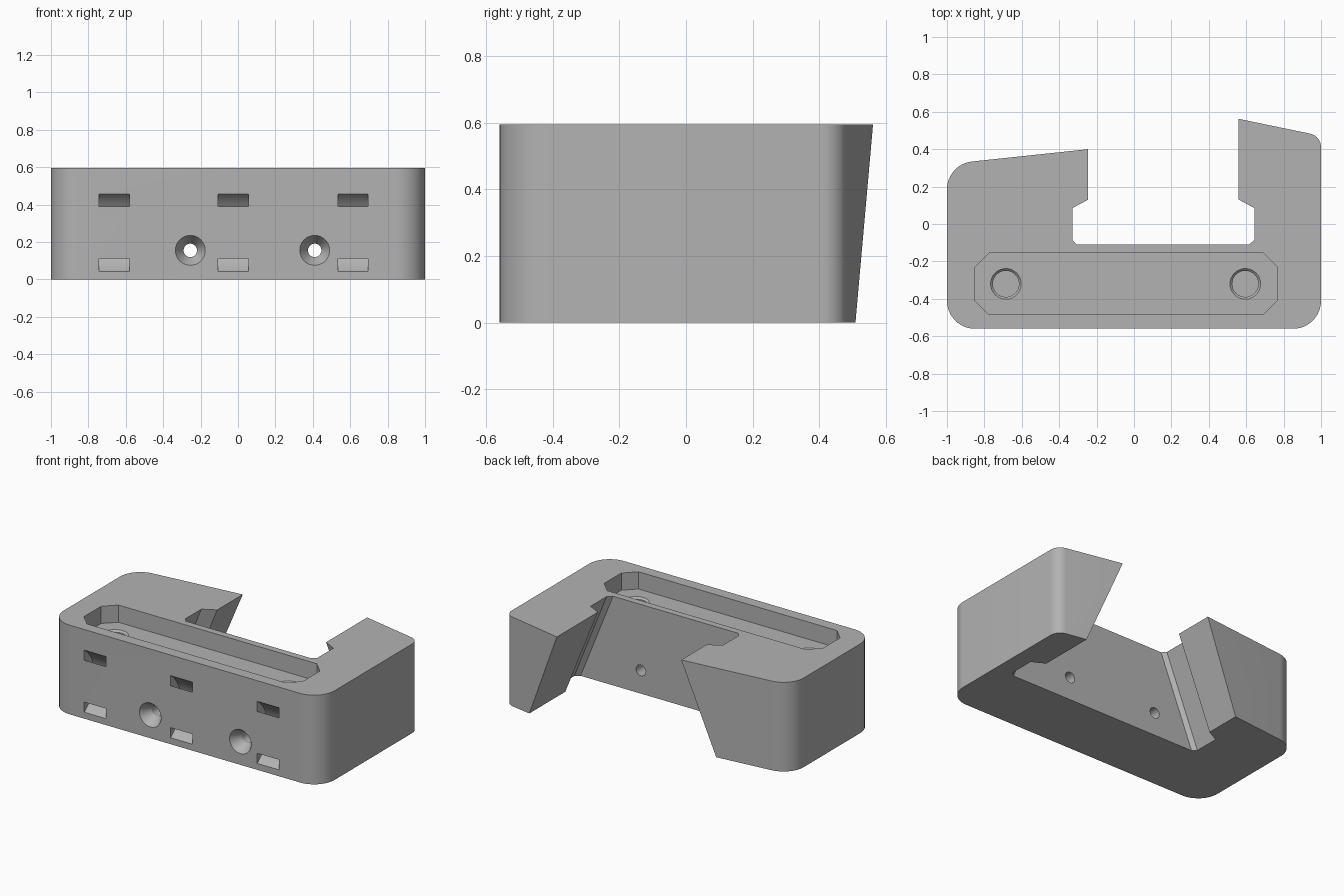
import bpy, bmesh, math

if "Cube" in bpy.data.objects:
    bpy.data.objects.remove(bpy.data.objects["Cube"])

H = 0.595          # body height
SPREAD = 0.24      # how far each slot wall leans outward at the base

grey = bpy.data.materials.new("plain grey")
grey.diffuse_color = (0.45, 0.45, 0.45, 1)
grey.use_nodes = True
grey.node_tree.nodes["Principled BSDF"].inputs["Base Color"].default_value = grey.diffuse_color


def loft(name, rings, closed=False):
    """Skin matching rings of points; cap the ends unless closed into a loop."""
    bm = bmesh.new()
    loops = [[bm.verts.new(p) for p in ring] for ring in rings]
    n = len(loops[0])
    pairs = list(zip(loops, loops[1:]))
    if closed:
        pairs.append((loops[-1], loops[0]))
    for a, b in pairs:
        for i in range(n):
            j = (i + 1) % n
            bm.faces.new((a[i], a[j], b[j], b[i]))
    if not closed:
        bm.faces.new(loops[0][::-1])
        bm.faces.new(loops[-1])
    bmesh.ops.recalc_face_normals(bm, faces=bm.faces)
    mesh = bpy.data.meshes.new(name)
    bm.to_mesh(mesh)
    bm.free()
    mesh.materials.append(grey)
    ob = bpy.data.objects.new(name, mesh)
    bpy.context.collection.objects.link(ob)
    return ob


def arc(cx, cy, r, a0, a1, n=12):
    angles = [math.radians(a0 + (a1 - a0) * i / n) for i in range(n + 1)]
    return [(cx + r * math.cos(a), cy + r * math.sin(a)) for a in angles]


def round_hole(name, steps, place):
    """Stepped round cutter: steps are (radius, distance along axis)."""
    return loft(name, [[place(x, y, d) for x, y in arc(0, 0, r, 0, 348.75, 31)]
                       for r, d in steps])


# Body outline, counter-clockwise from the front left corner
outer_right = (arc(-0.85, -0.41, 0.15, 180, 270) + arc(0.85, -0.41, 0.15, 270, 360)
               + arc(0.925, 0.41, 0.075, 0, 77))
outer_left = arc(-0.85, 0.185, 0.15, 96, 180)

# Slot half outlines, from the open back to the inner wall
right_wall = [(0.56, 0.562), (0.56, 0.13), (0.645, 0.085), (0.645, -0.085), (0.615, -0.11)]
left_wall = [(-0.305, -0.11), (-0.33, -0.085), (-0.33, 0.085), (-0.245, 0.13), (-0.245, 0.40)]


def section(z):
    s = SPREAD * (1 - z / H)
    right = [(x + s, y) for x, y in right_wall]
    left = [(x - s, y) for x, y in left_wall]
    right[0] = (0.56 + s, 0.562 - 0.22 * s)      # tips follow the slanted back faces
    left[-1] = (-0.245 - s, 0.40 - 0.107 * s)
    return [(x, y, z) for x, y in outer_right + right + left + outer_left]


body = loft("bracket_body", [section(0), section(H)])
cutters = []

# Chamfered pocket in the top
x0, x1, y0, y1, c = -0.85, 0.765, -0.485, -0.155, 0.075
pocket = [(x0 + c, y0), (x1 - c, y0), (x1, y0 + c), (x1, y1 - c),
          (x1 - c, y1), (x0 + c, y1), (x0, y1 - c), (x0, y0 + c)]
cutters.append(loft("pocket_cutter", [[(x, y, z) for x, y in pocket] for z in (0.48, 0.7)]))

# Blind round holes in the pocket floor
for hx in (-0.685, 0.595):
    cutters.append(round_hole("floor_hole_cutter",
                              [(0.07, 0.38), (0.07, 0.468), (0.082, 0.48), (0.082, 0.5)],
                              lambda x, y, d: (hx + x, -0.32 + y, d)))

# Countersunk screw holes through the front wall
for hx in (-0.255, 0.41):
    cutters.append(round_hole("screw_hole_cutter",
                              [(0.08, -0.6), (0.08, -0.56), (0.036, -0.49), (0.036, 0.0)],
                              lambda x, y, d: (hx + x, d, 0.155 + y)))

# Curved strap tunnels joining the upper and lower front openings
for tx in (-0.662, -0.025, 0.615):
    rings = []
    for i in range(25):
        a = math.radians(-75 + 150 * i / 24)
        rings.append([(tx + w, -0.70 + r * math.cos(a), 0.25 + r * math.sin(a))
                      for w, r in ((-0.081, 0.198), (0.081, 0.198),
                                   (0.081, 0.25), (-0.081, 0.25))])
    cutters.append(loft("strap_tunnel_cutter", rings))

# Cut everything out of the body
bpy.context.view_layer.objects.active = body
body.select_set(True)
for cut in cutters:
    mod = body.modifiers.new("cut", 'BOOLEAN')
    mod.operation = 'DIFFERENCE'
    mod.solver = 'EXACT'
    mod.object = cut
    bpy.ops.object.modifier_apply(modifier=mod.name)
for cut in cutters:
    bpy.data.objects.remove(cut, do_unlink=True)

bpy.ops.object.shade_smooth_by_angle(angle=math.radians(20))
